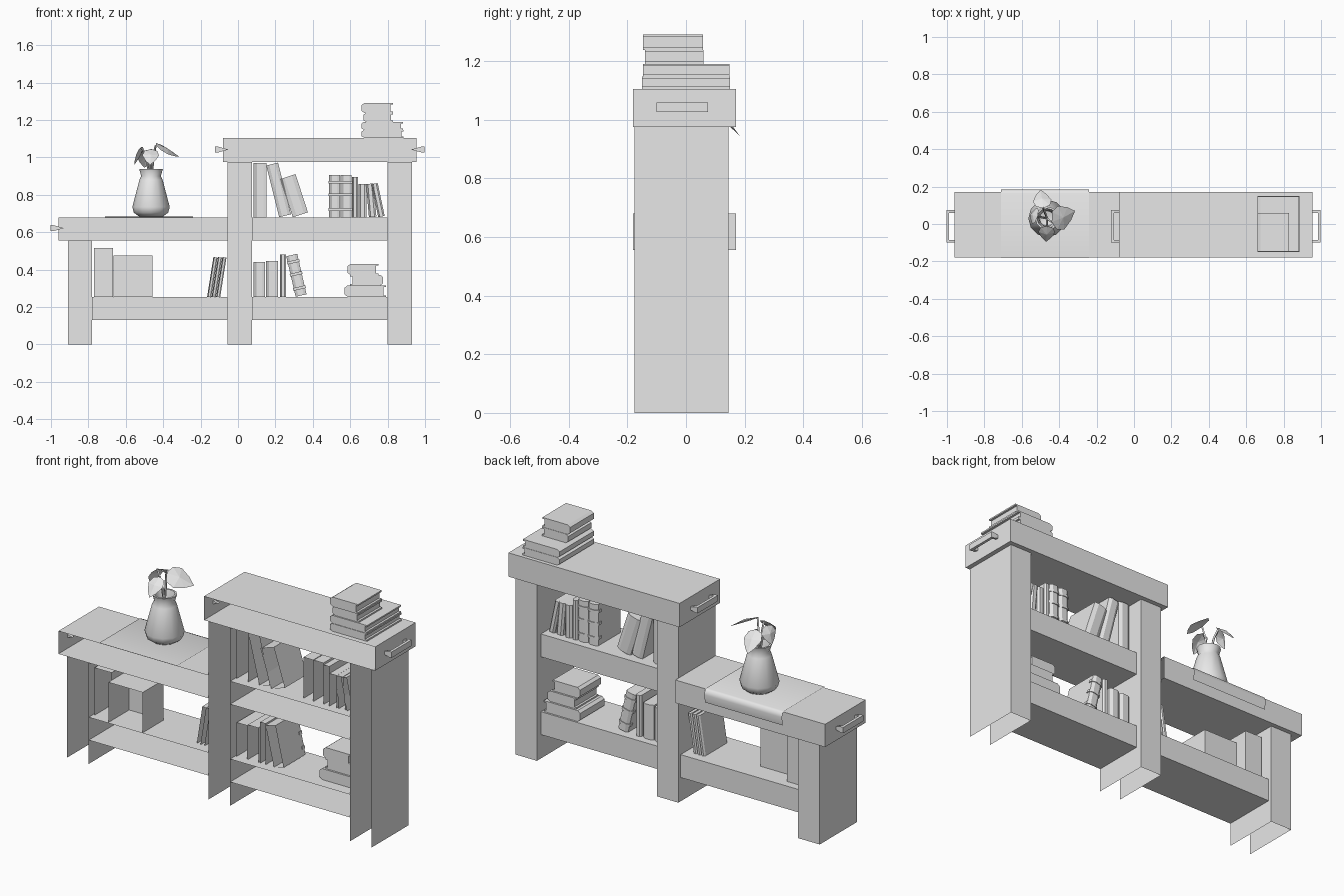
import bpy, bmesh, math
from mathutils import Vector, Matrix

if "Cube" in bpy.data.objects:
    bpy.data.objects.remove(bpy.data.objects["Cube"])

grey = bpy.data.materials.new("plain grey")
grey.diffuse_color = (0.8, 0.8, 0.8, 1)
grey.use_nodes = True
grey.node_tree.nodes["Principled BSDF"].inputs["Base Color"].default_value = grey.diffuse_color


def make(name, verts, faces, smooth=None, matrix=None):
    me = bpy.data.meshes.new(name)
    me.from_pydata([tuple(v) for v in verts], [], faces)
    me.materials.append(grey)
    ob = bpy.data.objects.new(name, me)
    bpy.context.collection.objects.link(ob)
    if matrix:
        me.transform(matrix)
    if smooth:
        bpy.ops.object.select_all(action='DESELECT')
        ob.select_set(True)
        bpy.context.view_layer.objects.active = ob
        bpy.ops.object.shade_smooth_by_angle(angle=math.radians(smooth))
    return ob


def shell(name, x, y, z, skip=""):
    """Box with some sides left open: F front, B back, L, R, T top, D bottom."""
    v = [(a, b, c) for c in z for b in y for a in x]
    sides = {"D": (0, 2, 3, 1), "T": (4, 5, 7, 6), "F": (0, 1, 5, 4),
             "B": (2, 6, 7, 3), "L": (0, 4, 6, 2), "R": (1, 3, 7, 5)}
    return make(name, v, [f for k, f in sides.items() if k not in skip])


def prism(name, pts, z0, z1, matrix=None, open_last=False):
    """Counter-clockwise outline extruded along local z."""
    n = len(pts)
    v = [(p[0], p[1], z0) for p in pts] + [(p[0], p[1], z1) for p in pts]
    f = [(i, (i + 1) % n, n + (i + 1) % n, n + i) for i in range(n - int(open_last))]
    f += [tuple(range(n - 1, -1, -1)), tuple(range(n, 2 * n))]
    return make(name, v, f, None, matrix)


# Frame: posts and shelves are open toward the wall side (-y)
for name, x0, h in (("left_post", -.91, .555), ("middle_post", -.055, .975), ("right_post", .80, .975)):
    shell(name, (x0, x0 + .13), (-.175, .145), (0, h), "FTD")
shell("low_top", (-.96, -.055), (-.18, .17), (.555, .68), "FR")
shell("high_top", (-.08, .955), (-.18, .17), (.975, 1.105), "F")
shell("low_left_shelf", (-.78, -.055), (-.175, .125), (.13, .255), "FLR")
shell("low_right_shelf", (.075, .80), (-.175, .11), (.13, .255), "FLR")
shell("middle_shelf", (.075, .80), (-.175, .11), (.555, .68), "FLR")


# Pull handles: a flat bar with two arms tapering into the wood
def handle(name, x, z, s):
    o, m, i = x + s * .043, x + s * .028, x - s * .03
    h = .016
    shell(name + "_bar", sorted((o, m)), (-.10, .075), (z - h, z + h))
    for k, y in enumerate((-.10, .06)):
        v = [(m, b, z + c) for b in (y, y + .015) for c in (-h, h)] + [(i, y, z), (i, y + .015, z)]
        make(f"{name}_arm_{k}", v, [(0, 4, 1), (2, 3, 5), (0, 2, 5, 4), (1, 4, 5, 3)])


handle("low_handle", -.96, .622, -1)
handle("high_left_handle", -.08, 1.042, -1)
handle("high_right_handle", .955, 1.042, 1)


# Standing books: rounded spine toward +y, open toward the wall
def book(name, x0, z0, w, h, tilt=0, y=(-.13, .07), ribs=False):
    a, b = y
    mat = Matrix.Translation((x0, 0, z0)) @ Matrix.Rotation(math.radians(tilt), 4, 'Y')
    outline = [(w, a), (w, b - .01), (w * .75, b), (w * .25, b), (0, b - .01), (0, a)]
    prism(name, outline, 0, h, mat, True)
    if ribs:
        e = .004
        rib = [(w + e, b - .03), (w + e, b - .008), (w * .75, b + e), (w * .25, b + e),
               (-e, b - .008), (-e, b - .03)]
        for k in (.15, .5, .8):
            prism(f"{name}_rib_{k}", rib, h * k, h * k + .015, mat)


upper = [(.083, .07, .29, 0, 0), (.22, .065, .285, -14, 0), (.293, .085, .215, -18, 0),
         (.487, .058, .225, 0, 1), (.549, .058, .225, 0, 1), (.61, .032, .215, 0, 0),
         (.645, .042, .178, 0, 0), (.70, .04, .178, -5, 0), (.75, .035, .18, -12, 0)]
lower = [(.083, .062, .185, 0, 0), (.15, .064, .19, 0, 0), (.225, .032, .225, 0, 0),
         (.308, .06, .222, -13, 1)]
for i, (x, w, h, t, r) in enumerate(upper):
    book(f"upper_book_{i}", x, .68, w, h, t, ribs=bool(r))
for i, (x, w, h, t, r) in enumerate(lower):
    book(f"lower_book_{i}", x, .255, w, h, t, ribs=bool(r))
for i in range(3):
    book(f"leaning_book_{i}", -.165 + i * .024, .255, .022, .215, 9, (-.12, .075))

# Storage boxes on the low left shelf
shell("tall_box", (-.77, -.667), (-.14, .08), (.255, .515), "FD")
shell("wide_box", (-.665, -.457), (-.17, .01), (.255, .475), "FD")


# Lying books: covers around recessed pages, rounded spine toward s (x direction)
def lying(name, x, y, z, s):
    w, d = z[1] - z[0], x[1] - x[0]
    c, r = .008, .012
    outline = [(w, 0), (w, d - .015), (w * .8, d), (w * .2, d), (0, d - .015), (0, 0),
               (c, 0), (c, r), (w - c, r), (w - c, 0)]
    m = Matrix(((0, s, 0, x[0] if s > 0 else x[1]), (0, 0, 1, 0),
                (s, 0, 0, z[0] if s > 0 else z[1]), (0, 0, 0, 1)))
    prism(name, outline, y[0], y[1], m)


stacks = [((.66, .885), (-.15, .15), (1.105, 1.147), -1), ((.66, .883), (-.147, .148), (1.147, 1.19), -1),
          ((.67, .83), (-.14, .06), (1.19, 1.238), -1), ((.66, .828), (-.147, .058), (1.238, 1.29), -1),
          ((.57, .79), (-.11, .10), (.255, .315), -1), ((.60, .775), (-.10, .09), (.315, .372), 1),
          ((.585, .75), (-.10, .08), (.372, .43), -1)]
for i, (x, y, z, s) in enumerate(stacks):
    lying(f"stacked_book_{i}", x, y, z, s)

# Table runner draped over the +y edge
path = [(-.182, .684), (.165, .684), (.179, .678), (.185, .655), (.178, .61)]
v = [(x, y, z) for x in (-.71, -.24) for y, z in path]
make("table_runner", v, [(i, i + 5, i + 6, i + 1) for i in range(4)], 60)

# Vase: lathed profile
profile = [(.001, .685), (.065, .685), (.092, .705), (.1, .735), (.062, .88), (.052, .90),
           (.063, .937), (.053, .937), (.044, .90), (.04, .86), (.001, .85)]
n = 12
v = [(-.465 + r * math.cos(2 * math.pi * k / n), .03 + r * math.sin(2 * math.pi * k / n), z)
     for r, z in profile for k in range(n)]
f = [(j * n + k, j * n + (k + 1) % n, (j + 1) * n + (k + 1) % n, (j + 1) * n + k)
     for j in range(len(profile) - 1) for k in range(n)]
make("vase", v, f, 50)


# Leaves: folded pointed blades on thin stems
def leaf(name, base, tip, width, up):
    b, t, up = Vector(base), Vector(tip), Vector(up)
    d = t - b
    side = d.cross(up).normalized() * width / 2
    lift = side.cross(d).normalized() * .012
    v = [b, b + d * .12 + side * .75, b + d * .4 + side, b + d * .75 + side * .55, t,
         b + d * .75 - side * .55, b + d * .4 - side, b + d * .12 - side * .75, b + d * .45 + lift]
    make(name, v, [(i, (i + 1) % 8, 8) for i in range(8)])
    # stem from the vase mouth to the leaf base
    root = Vector((-.465, .03, .87))
    mid = root.lerp(b, .55) + Vector((0, 0, .03))
    rings = []
    for c in (root, mid, b):
        rings += [c + Vector((math.cos(a), math.sin(a), 0)) * .006
                  for a in (0, math.pi / 2, math.pi, 1.5 * math.pi)]
    make(name + "_stem", rings, [(j + k, j + (k + 1) % 4, j + 4 + (k + 1) % 4, j + 4 + k)
                                 for j in (0, 4) for k in range(4)], 60)


leaf("right_leaf", (-.44, .01, 1.065), (-.315, .07, 1.005), .14, (.2, -.35, 1))
leaf("back_leaf", (-.485, .085, 1.04), (-.50, .183, .945), .10, (0, .6, 1))
leaf("left_leaf", (-.515, .04, 1.055), (-.555, .05, .96), .09, (-1, .3, .5))
leaf("front_leaf", (-.465, -.01, 1.045), (-.47, -.095, .96), .09, (0, -.6, 1))
